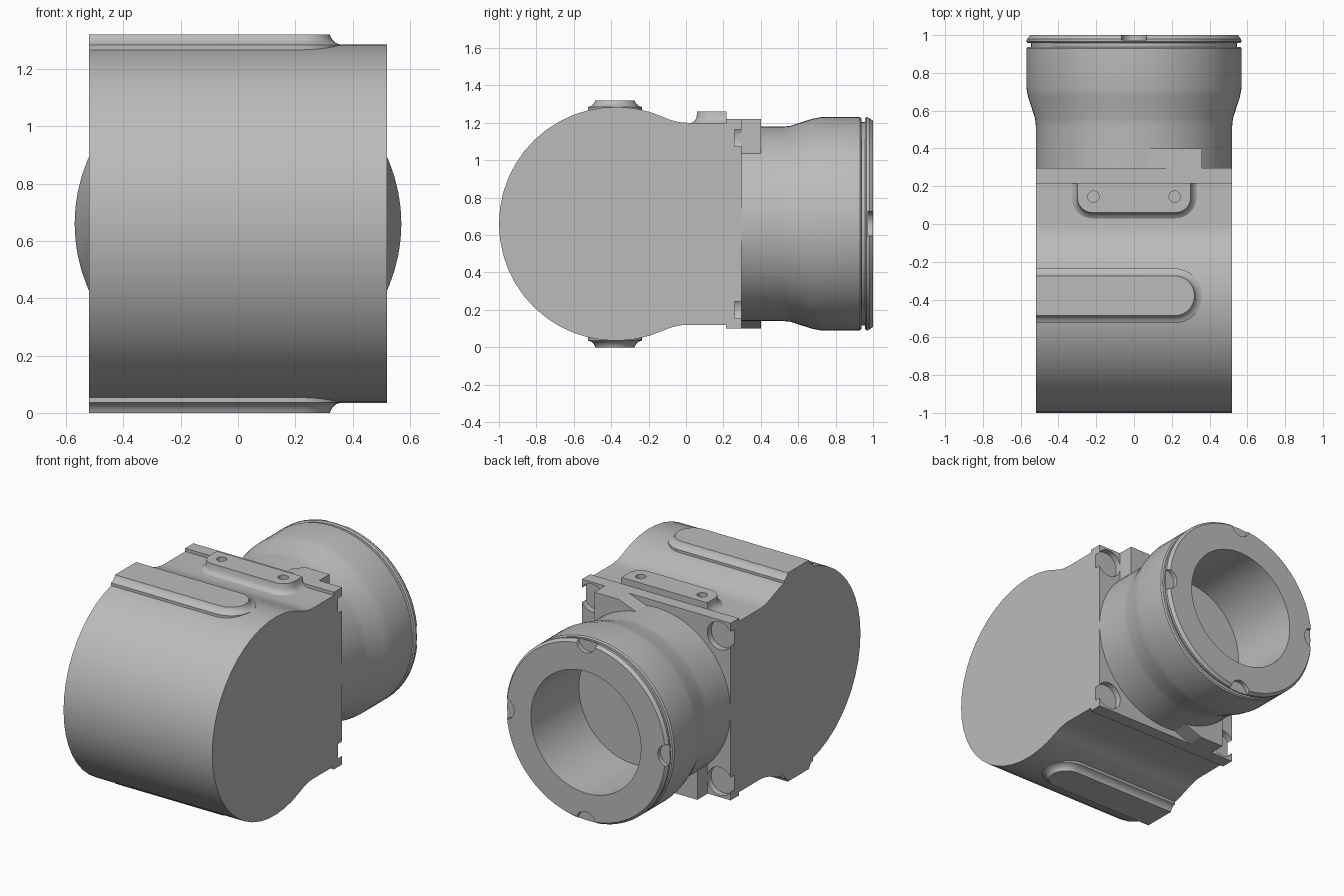
import bpy, bmesh, math
from math import sin, cos, pi

cube = bpy.data.objects.get("Cube")
if cube:
    bpy.data.objects.remove(cube, do_unlink=True)

MID = 0.66      # height of the main axis
HALF = 0.52     # half width of the body

grey = bpy.data.materials.new("plain grey")
grey.use_nodes = True
grey.diffuse_color = (0.5, 0.5, 0.5, 1)
grey.node_tree.nodes["Principled BSDF"].inputs["Base Color"].default_value = (0.5, 0.5, 0.5, 1)


def loft(name, loops, capped=True):
    """Skin a stack of equal-length outlines; without caps the stack closes on itself."""
    bm = bmesh.new()
    rings = [[bm.verts.new(p) for p in loop] for loop in loops]
    pairs = list(zip(rings, rings[1:]))
    if capped:
        bm.faces.new(rings[0])
        bm.faces.new(rings[-1])
    for a, b in pairs:
        for i in range(len(a)):
            j = (i + 1) % len(a)
            bm.faces.new((a[i], a[j], b[j], b[i]))
    bmesh.ops.recalc_face_normals(bm, faces=bm.faces)
    mesh = bpy.data.meshes.new(name)
    bm.to_mesh(mesh)
    bm.free()
    mesh.materials.append(grey)
    obj = bpy.data.objects.new(name, mesh)
    bpy.context.collection.objects.link(obj)
    return obj


def activate(obj):
    bpy.ops.object.select_all(action='DESELECT')
    obj.select_set(True)
    bpy.context.view_layer.objects.active = obj


def smooth(obj, angle=32):
    activate(obj)
    bpy.ops.object.shade_smooth_by_angle(angle=math.radians(angle))


def arc(cx, cy, r, start, end, n):
    return [(cx + r * cos(start + (end - start) * i / n),
             cy + r * sin(start + (end - start) * i / n)) for i in range(n + 1)]


def circle_y(x, z, r, y, n=32):
    return [(x + r * cos(2 * pi * i / n), y, z + r * sin(2 * pi * i / n)) for i in range(n)]


def circle_z(x, y, r, z, n=20):
    return [(x + r * cos(2 * pi * i / n), y + r * sin(2 * pi * i / n), z) for i in range(n)]


def cut(obj, cutters):
    for c in cutters:
        c.hide_render = True
        mod = obj.modifiers.new("cut", 'BOOLEAN')
        mod.operation = 'DIFFERENCE'
        mod.solver = 'EXACT'
        mod.object = c
        activate(obj)
        bpy.ops.object.modifier_apply(modifier=mod.name)
        bpy.data.objects.remove(c, do_unlink=True)


# Body: big round front blending through a fillet into a flat back
R, FILLET, FRONT, NECK = 0.625, 0.3, -0.375, 0.54
rise = NECK + FILLET
run = math.sqrt((R + FILLET) ** 2 - rise ** 2)
tangent = math.atan2(rise, run)
upper = arc(FRONT + run, rise, FILLET, -pi / 2, tangent - pi, 6)
profile = [(0.22, NECK)] + upper
profile += arc(FRONT, 0, R, tangent, 2 * pi - tangent, 30)[1:]
profile += [(y, -z) for y, z in reversed(upper[:-1])] + [(0.22, -NECK)]
body = loft("body", [[(x, y, MID + z) for y, z in profile] for x in (-HALF, HALF)])
smooth(body)

# Mounting flange with a round bolt pocket at each corner
flange = loft("flange", [[(sx * HALF, y, MID + sz * 0.56)
                          for sx, sz in ((-1, -1), (1, -1), (1, 1), (-1, 1))]
                         for y in (0.215, 0.297)])
cut(flange, [loft("pocket_cutter", [circle_y(sx * 0.445, MID + sz * 0.46, 0.088, y)
                                    for y in (0.258, 0.35)])
             for sx in (-1, 1) for sz in (-1, 1)])
smooth(flange)

# Stop blocks behind the flange, one above and one below, turned half a circle
block = [(0.07, 0.515), (0.19, 0.56), (0.36, 0.56), (0.36, 0.34), (0.07, 0.34)]
for name, s in (("upper_stop_block", 1), ("lower_stop_block", -1)):
    loft(name, [[(s * x, y, MID + s * z) for x, z in block] for y in (0.28, 0.4)])

# Round outlet: flared tube, groove, end ring and blind bore
tube = [(0.25, 0.52), (0.52, 0.52), (0.56, 0.524), (0.67, 0.56), (0.72, 0.57),
        (0.93, 0.57), (0.938, 0.562), (0.938, 0.545), (0.957, 0.545),
        (0.957, 0.562), (0.965, 0.57), (0.98, 0.57), (1.0, 0.555),
        (1.0, 0.385), (0.52, 0.385)]
outlet = loft("outlet", [circle_y(0, MID, r, y, 64) for y, r in tube])
cut(outlet, [loft("notch_cutter", [circle_y(0.57 * cos(a), MID + 0.57 * sin(a), 0.068, y, 24)
                                   for y in (0.973, 1.05)])
             for a in (0, pi / 2, pi, 3 * pi / 2)])
smooth(outlet)


# Long ridges above and below, open at one side and rounded at the other
def ridge_outline(grow, z):
    end = arc(0.215, -0.38, 0.105 + grow, -pi / 2, pi / 2, 16)
    side = 0.105 + grow
    return [(x, y, z) for x, y in [(-HALF, -0.38 - side)] + end + [(-HALF, -0.38 + side)]]


flare = ((0.04, 0.58), (0.04, 0.624), (0.022, 0.63), (0.01, 0.641), (0.003, 0.652), (0, 0.66))
for name, s in (("top_ridge", 1), ("bottom_ridge", -1)):
    smooth(loft(name, [ridge_outline(g, MID + s * h) for g, h in flare]))


# Top pad with rounded front corners and two screw holes
def pad_outline(grow, z):
    r = 0.08 + grow
    pts = [(0.3 + grow, 0.217)]
    pts += arc(0.22, 0.14, r, 0, -pi / 2, 8)
    pts += arc(-0.22, 0.14, r, -pi / 2, -pi, 8)
    pts += [(-0.3 - grow, 0.217)]
    return [(x, y, z) for x, y in pts]


pad = loft("top_pad", [pad_outline(g, z) for g, z in
                       ((0.03, 1.15), (0.03, 1.2), (0.014, 1.21), (0.004, 1.225), (0, 1.26))])
cut(pad, [loft("hole_cutter", [circle_z(x, 0.145, 0.03, z) for z in (1.205, 1.3)])
          for x in (-0.215, 0.215)])
smooth(pad)
